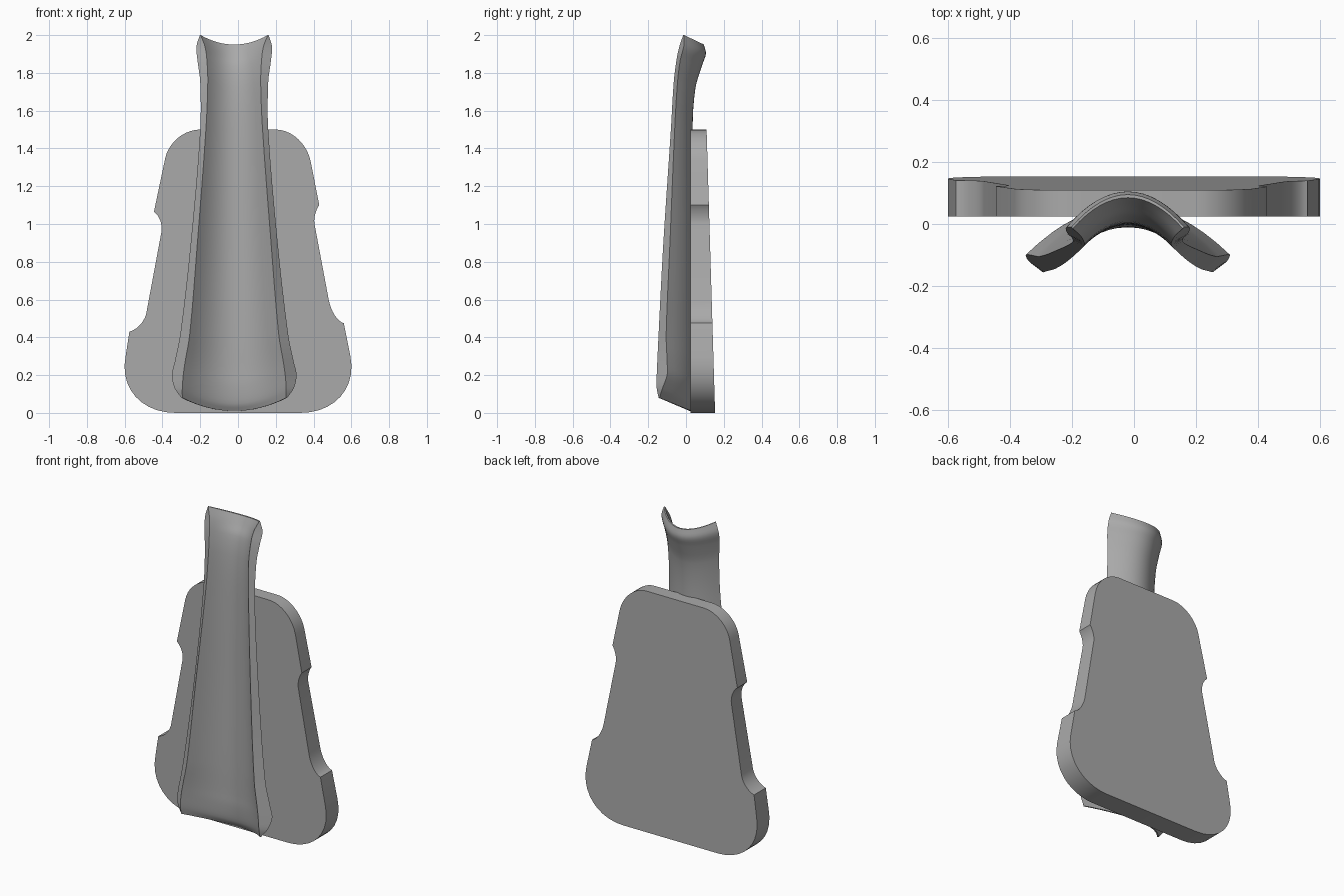
import bpy, bmesh, math
from mathutils import Vector

if "Cube" in bpy.data.objects:
    bpy.data.objects.remove(bpy.data.objects["Cube"], do_unlink=True)

grey = bpy.data.materials.new("plain grey")
grey.use_nodes = True
colour = (0.4, 0.4, 0.4, 1)
grey.diffuse_color = colour
grey.node_tree.nodes["Principled BSDF"].inputs["Base Color"].default_value = colour


def finish(bm, name, angle):
    bmesh.ops.recalc_face_normals(bm, faces=bm.faces)
    mesh = bpy.data.meshes.new(name)
    bm.to_mesh(mesh)
    bm.free()
    mesh.materials.append(grey)
    ob = bpy.data.objects.new(name, mesh)
    bpy.context.collection.objects.link(ob)
    bpy.ops.object.select_all(action='DESELECT')
    ob.select_set(True)
    bpy.context.view_layer.objects.active = ob
    bpy.ops.object.shade_smooth_by_angle(angle=math.radians(angle))
    return ob


def bend(start, corner, end, steps=10):
    """Rounded corner from start to end, pulled towards corner."""
    a, c, d = Vector(start), Vector(corner), Vector(end)
    p, q = a.lerp(c, 0.56), d.lerp(c, 0.56)
    pts = []
    for i in range(steps + 1):
        t = i / steps
        u = 1 - t
        pts.append(a * u**3 + p * 3*u*u*t + q * 3*u*t*t + d * t**3)
    return pts


# Backing plate: rounded, notched outline with a back that tapers upwards
outline = []
for corner in (
    [(0.33, 0), (0.655, 0), (0.595, 0.30)],
    [(0.56, 0.475), (0.50, 0.49), (0.48, 0.60)],
    [(0.405, 1.0), (0.395, 1.05), (0.43, 1.10)],
    [(0.385, 1.33), (0.351, 1.5), (0.20, 1.5)],
    [(-0.20, 1.5), (-0.351, 1.5), (-0.385, 1.35)],
    [(-0.445, 1.065), (-0.395, 1.03), (-0.405, 0.96)],
    [(-0.485, 0.53), (-0.50, 0.45), (-0.575, 0.43)],
    [(-0.595, 0.30), (-0.655, 0), (-0.33, 0)],
):
    outline += bend(*corner)

bm = bmesh.new()
front = [bm.verts.new((x, 0.024, z)) for x, z in outline]
back = [bm.verts.new((x, 0.154 - 0.03 * z, z)) for x, z in outline]
bm.faces.new(front)
bm.faces.new(back)
n = len(outline)
for i in range(n):
    j = (i + 1) % n
    bm.faces.new((front[i], front[j], back[j], back[i]))
finish(bm, "backing_plate", 30)

# Trough stations: lip z, floor z, outer and inner half width,
# inner and outer lip y, inner and outer floor y
stations = [
    (0.08, 0.01, 0.280, 0.275, -0.145, -0.140, 0.020, 0.030),
    (0.13, 0.05, 0.315, 0.275, -0.155, -0.125, 0.000, 0.050),
    (0.20, 0.14, 0.330, 0.270, -0.155, -0.100, -0.01, 0.060),
    (0.27, 0.22, 0.315, 0.260, -0.152, -0.100, -0.01, 0.060),
    (0.42, 0.40, 0.285, 0.235, -0.145, -0.105, -0.01, 0.055),
    (0.90, 0.90, 0.230, 0.195, -0.120, -0.085, -0.005, 0.045),
    (1.50, 1.50, 0.180, 0.150, -0.080, -0.060, 0.000, 0.035),
    (1.75, 1.72, 0.180, 0.140, -0.065, -0.045, 0.010, 0.050),
    (1.87, 1.84, 0.195, 0.145, -0.050, -0.030, 0.030, 0.085),
    (1.94, 1.90, 0.200, 0.155, -0.035, -0.012, 0.060, 0.105),
    (2.00, 1.95, 0.182, 0.178, -0.015, -0.010, 0.085, 0.095),
]


def blend(k, t):
    """Smooth blend between stations k and k + 1, with tangents scaled to spacing."""
    def slope(i):
        lo, hi = stations[max(i - 1, 0)], stations[min(i + 1, len(stations) - 1)]
        return [(h - l) / (hi[0] - lo[0]) for l, h in zip(lo, hi)]
    a, b = stations[k], stations[k + 1]
    w = b[0] - a[0]
    h = t * t * (3 - 2 * t)
    s, e = t * (1 - t)**2 * w, t * t * (t - 1) * w
    return [p + (q - p) * h + m * s + r * e
            for p, q, m, r in zip(a, b, slope(k), slope(k + 1))]


rows = [blend(k, i / 4) for k in range(len(stations) - 1) for i in range(4)]
rows.append(stations[-1])

# Open trough: curved inner and outer walls joined by angled lips
SEG = 16
CENTRE = -0.02
bm = bmesh.new()
rings = []
for lip_z, floor_z, outer, inner, in_lip, out_lip, in_floor, out_floor in rows:
    ring = []
    for half, lip, floor, way in ((inner, in_lip, in_floor, 1),
                                  (outer, out_lip, out_floor, -1)):
        for i in range(SEG + 1):
            t = way * (2 * i / SEG - 1)
            f = t * t
            ring.append(bm.verts.new((CENTRE + half * t,
                                      floor + (lip - floor) * f,
                                      floor_z + (lip_z - floor_z) * f)))
    rings.append(ring)
m = len(rings[0])
for a, b in zip(rings, rings[1:]):
    for i in range(m):
        j = (i + 1) % m
        bm.faces.new((a[i], a[j], b[j], b[i]))
for ring in (rings[0], rings[-1]):
    for i in range(SEG):
        bm.faces.new((ring[i], ring[i + 1], ring[m - 2 - i], ring[m - 1 - i]))
finish(bm, "trough", 40)
